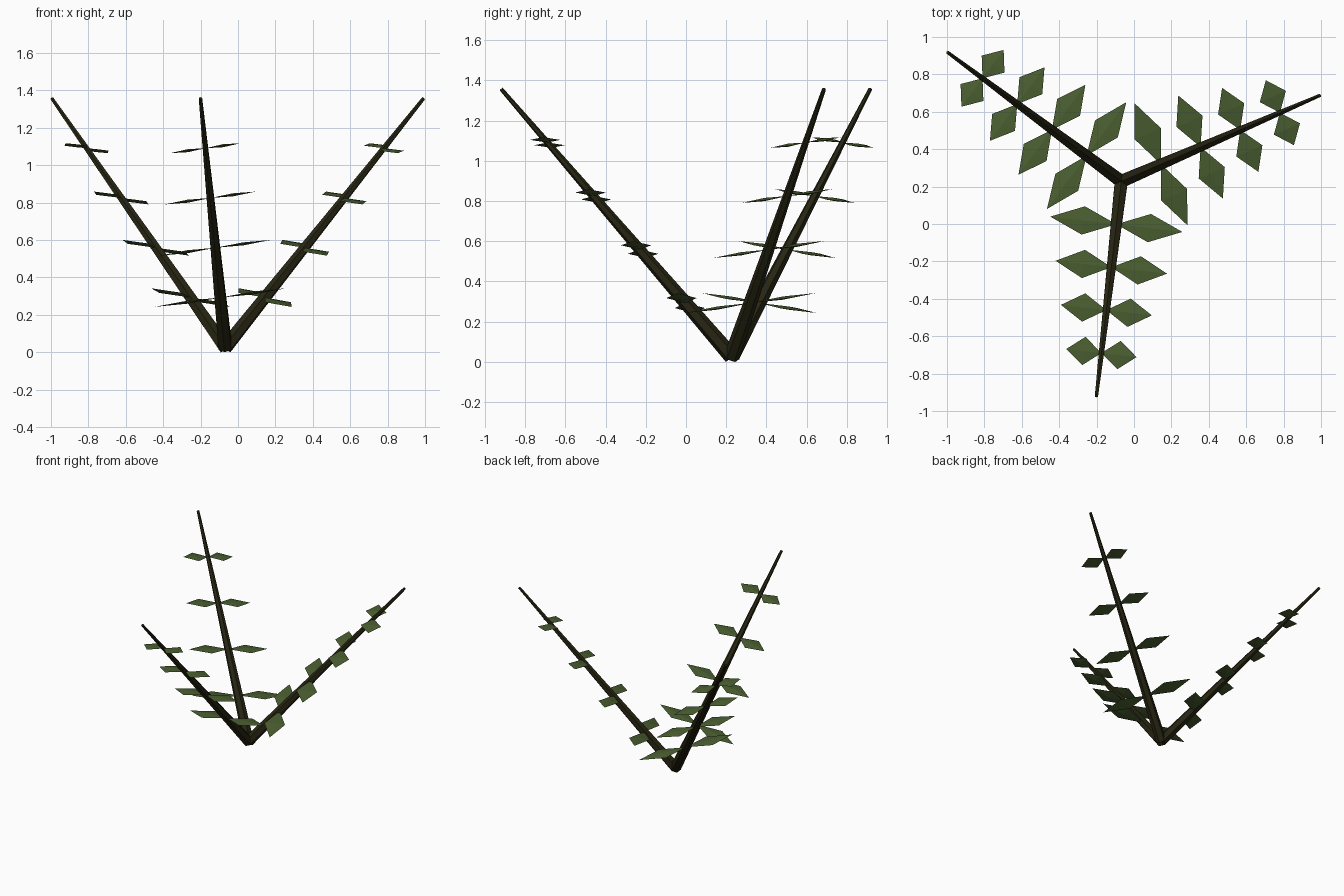
import bpy, bmesh, math
from mathutils import Vector

if "Cube" in bpy.data.objects:
    bpy.data.objects.remove(bpy.data.objects["Cube"])


def material(name, rgb):
    m = bpy.data.materials.new(name)
    m.diffuse_color = (*rgb, 1)
    m.use_nodes = True
    m.node_tree.nodes["Principled BSDF"].inputs["Base Color"].default_value = m.diffuse_color
    return m


STEM = material("dark stem brown", (0.02, 0.018, 0.006))
LEAF = material("leaf green", (0.068, 0.112, 0.03))

BASE = Vector((-0.068, 0.228, 0.026))
REACH, TIP_Z = 1.155, 1.357
UP = Vector((0, 0, 1))


def finish(bm, name, mat):
    bmesh.ops.recalc_face_normals(bm, faces=bm.faces)
    me = bpy.data.meshes.new(name)
    bm.to_mesh(me)
    bm.free()
    me.materials.append(mat)
    ob = bpy.data.objects.new(name, me)
    bpy.context.collection.objects.link(ob)
    return ob


def stem(name, a, b, r1, r2):
    """Tapered six-sided stem from a to b."""
    bm = bmesh.new()
    bmesh.ops.create_cone(bm, cap_ends=True, segments=6, radius1=r1, radius2=r2,
                          depth=(b - a).length)
    ob = finish(bm, name, STEM)
    ob.location = (a + b) / 2
    ob.rotation_mode = 'QUATERNION'
    ob.rotation_quaternion = (b - a).to_track_quat('Z', 'Y')


def leaf(name, root, out, along, length):
    """Flattened octahedron: diamond outline with a slightly raised middle."""
    bm = bmesh.new()
    normal = out.cross(along).normalized() * 0.008
    mid = root + out * length / 2
    ring = [bm.verts.new(p) for p in
            (root, mid + along * 0.076, root + out * length, mid - along * 0.076)]
    for s in (1, -1):
        apex = bm.verts.new(mid + normal * s)
        for i in range(4):
            bm.faces.new((ring[i], ring[(i + 1) % 4], apex))
    finish(bm, name, LEAF)


# Three leaning stems, each with four pairs of shrinking leaves
for k, deg in enumerate((23.4, 143.4, 263.4), 1):
    a = math.radians(deg)
    d = Vector((math.cos(a), math.sin(a), 0))
    tip = BASE + d * REACH
    tip.z = TIP_Z
    stem(f"stem_{k}", BASE, tip, 0.04, 0.01)
    side = (UP.cross(d) + UP * 0.14).normalized()   # left leaves tilt up, right down
    for n in range(1, 5):
        root = BASE.lerp(tip, n * 0.2)
        for s, label in ((1, "left"), (-1, "right")):
            leaf(f"leaf_{k}_{n}_{label}", root, side * s, d, 0.415 - 0.056 * n)
